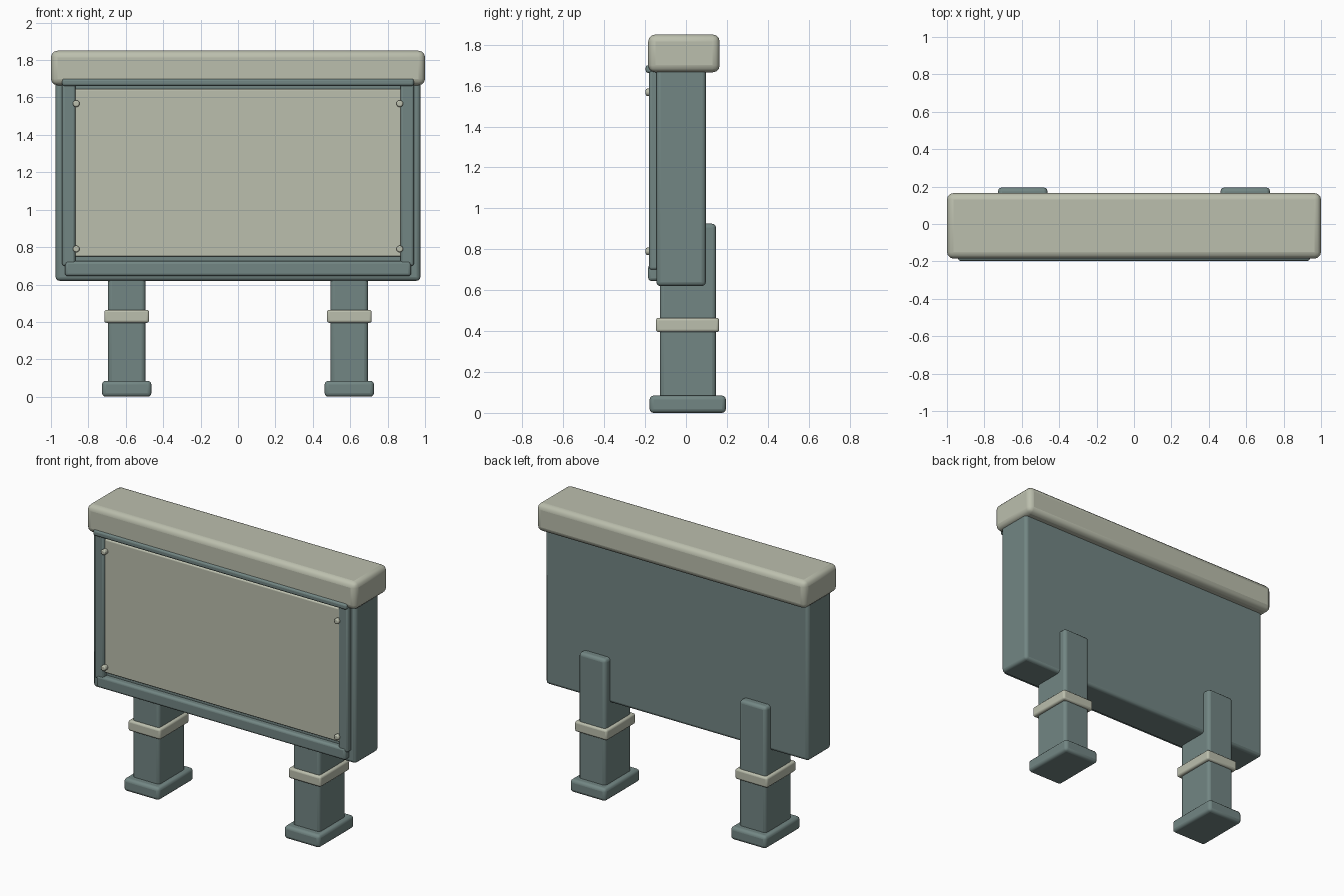
import bpy
import math

if "Cube" in bpy.data.objects:
    bpy.data.objects.remove(bpy.data.objects["Cube"])


def material(name, rgb):
    m = bpy.data.materials.new(name)
    m.diffuse_color = (*rgb, 1)
    m.use_nodes = True
    m.node_tree.nodes["Principled BSDF"].inputs["Base Color"].default_value = m.diffuse_color
    return m


GREEN = material("grey_green", (0.17, 0.24, 0.23))
CREAM = material("pale_cream", (0.50, 0.52, 0.42))


def finish(ob, name, mat, bevel, segments=3):
    ob.name = name
    ob.data.materials.append(mat)
    mod = ob.modifiers.new("soft_edges", 'BEVEL')
    mod.width = bevel
    mod.segments = segments
    mod.limit_method = 'ANGLE'
    bpy.ops.object.shade_smooth_by_angle(angle=math.radians(35))


def box(name, x, y, z, mat, bevel):
    """Rounded box from (min, max) ranges."""
    bpy.ops.mesh.primitive_cube_add(size=1, location=[(a + b) / 2 for a, b in (x, y, z)])
    ob = bpy.context.object
    ob.scale = [b - a for a, b in (x, y, z)]
    bpy.ops.object.transform_apply(location=False, rotation=False, scale=True)
    finish(ob, name, mat, bevel)


# Cabinet with overhanging cap
box("cabinet", (-0.975, 0.975), (-0.145, 0.097), (0.62, 1.70), GREEN, 0.02)
box("cap", (-1, 1), (-0.185, 0.165), (1.665, 1.85), CREAM, 0.035)

# Display panel and its surrounding rails
box("display_panel", (-0.875, 0.875), (-0.168, -0.13), (0.75, 1.645), CREAM, 0.008)
box("top_rail", (-0.94, 0.94), (-0.197, -0.13), (1.662, 1.70), GREEN, 0.012)
box("bottom_rail", (-0.925, 0.925), (-0.185, -0.13), (0.645, 0.725), GREEN, 0.015)

for side, s in (("left", -1), ("right", 1)):
    def span(a, b):
        return tuple(sorted((s * a, s * b)))

    box(side + "_rail", span(0.87, 0.94), (-0.18, -0.13), (0.70, 1.68), GREEN, 0.012)

    # Panel studs
    for level, z in (("lower", 0.79), ("upper", 1.567)):
        bpy.ops.mesh.primitive_cylinder_add(vertices=16, radius=0.018, depth=0.045,
                                            location=(s * 0.865, -0.1745, z),
                                            rotation=(math.pi / 2, 0, 0))
        finish(bpy.context.object, f"{side}_{level}_stud", CREAM, 0.007, 2)

    # Support post with collar and foot
    box(side + "_post", span(0.495, 0.695), (-0.128, 0.147), (0.03, 0.925), GREEN, 0.02)
    box(side + "_collar", span(0.475, 0.715), (-0.147, 0.162), (0.395, 0.465), CREAM, 0.013)
    box(side + "_foot", span(0.463, 0.727), (-0.178, 0.195), (0, 0.085), GREEN, 0.02)
